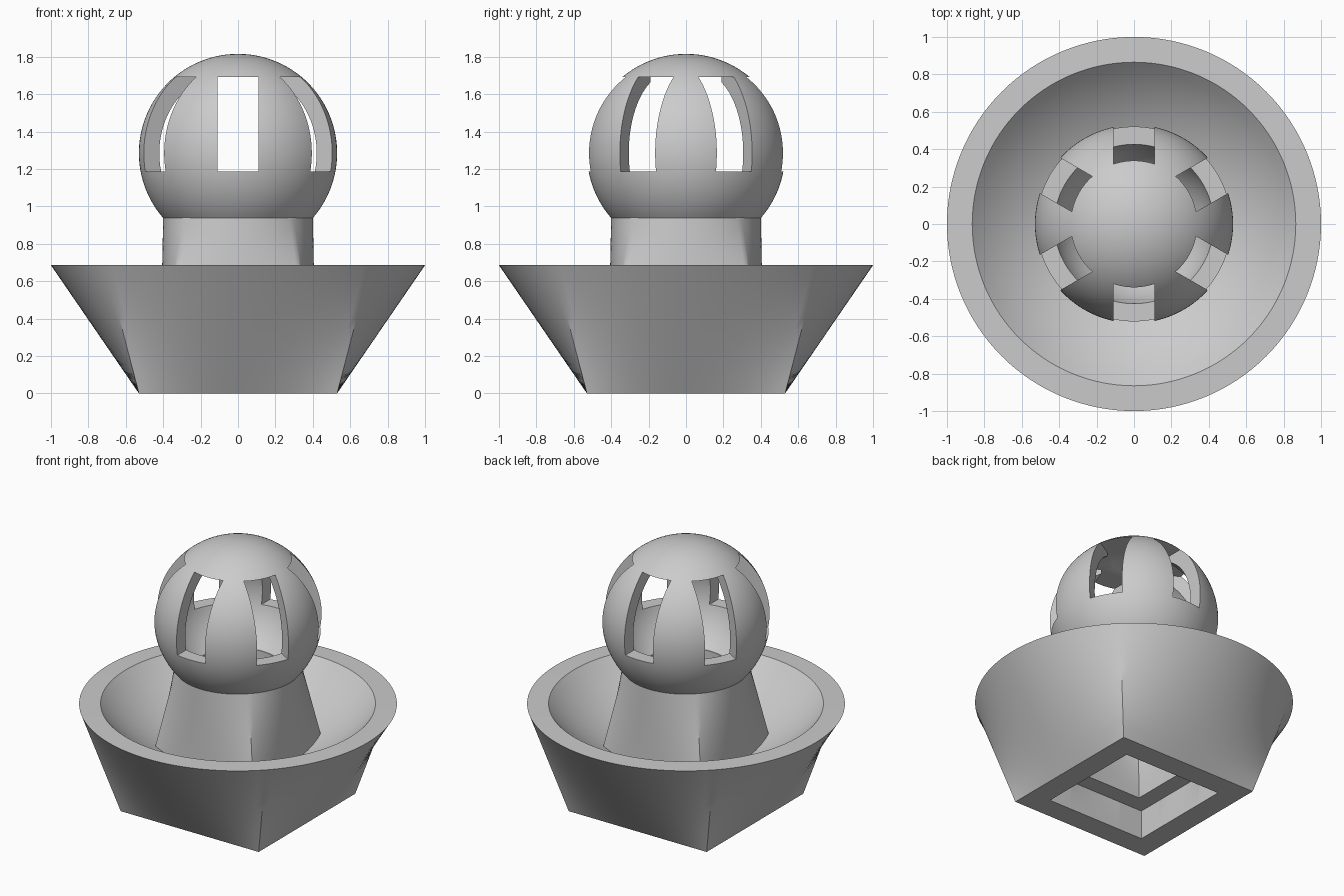
import bpy, bmesh, math
from mathutils import Matrix

if "Cube" in bpy.data.objects:
    bpy.data.objects.remove(bpy.data.objects["Cube"])

N = 128  # points around every ring (multiple of 8)

grey = bpy.data.materials.new("plain_grey")
grey.diffuse_color = (0.6, 0.6, 0.6, 1)
grey.use_nodes = True
grey.node_tree.nodes["Principled BSDF"].inputs["Base Color"].default_value = grey.diffuse_color


def circle(r, z):
    return [(r * math.cos(a), r * math.sin(a), z)
            for a in (math.tau * (i / N - 0.125) for i in range(N))]


def square(h, z):
    pts = []
    for side in range(4):
        c, s = [(1, 0), (0, 1), (-1, 0), (0, -1)][side]
        for i in range(N // 4):
            t = h * (8 * i / N - 1)
            pts.append((c * h - s * t, s * h + c * t, z))
    return pts


def loft(a, b, rows=10):
    """Straight blend from ring a to ring b, both ends included."""
    return [[tuple(p[k] + (q[k] - p[k]) * j / rows for k in range(3))
             for p, q in zip(a, b)] for j in range(rows + 1)]


def skin(name, rings, closed=False):
    """Join successive rings with quads; closed links the last to the first."""
    bm = bmesh.new()
    vs = [[bm.verts.new(p) for p in ring] for ring in rings]
    pairs = list(zip(vs, vs[1:])) + ([(vs[-1], vs[0])] if closed else [])
    for a, b in pairs:
        for i in range(N):
            j = (i + 1) % N
            bm.faces.new((a[i], a[j], b[j], b[i]))
    bmesh.ops.remove_doubles(bm, verts=bm.verts, dist=1e-5)
    bmesh.ops.recalc_face_normals(bm, faces=bm.faces)
    return finish(name, bm)


def finish(name, bm):
    me = bpy.data.meshes.new(name)
    bm.to_mesh(me)
    bm.free()
    me.materials.append(grey)
    ob = bpy.data.objects.new(name, me)
    bpy.context.collection.objects.link(ob)
    return ob


def smooth(ob):
    bpy.ops.object.select_all(action='DESELECT')
    ob.select_set(True)
    bpy.context.view_layer.objects.active = ob
    bpy.ops.object.shade_smooth_by_angle(angle=math.radians(30))


# Bowl: square foot with a square recess, round rim, dished inside
R, CZ = 1.18, 1.49
dish = []
for i in range(13):
    r = 0.865 + (0.38 - 0.865) * i / 12
    dish.append(circle(r, CZ - math.sqrt(R * R - r * r)))
bowl = skin("bowl", [square(0.375, 0.2), square(0.375, 0)]
            + loft(square(0.53, 0), circle(1.0, 0.685)) + dish + [circle(0.38, 0.25)],
            closed=True)

# Neck: hollow tube turning from square to round
neck = skin("neck", loft(square(0.415, 0.2), circle(0.40, 0.945))
            + loft(circle(0.27, 0.945), square(0.257, 0.2)), closed=True)

# Lantern: hollow ball, open below into the neck
SZ, RO, RI = 1.285, 0.53, 0.437


def arc(rad, r0, steps=40):
    a0 = math.pi - math.asin(r0 / rad)
    return [circle(rad * math.sin(a0 * (1 - i / steps)), SZ + rad * math.cos(a0 * (1 - i / steps)))
            for i in range(steps)]


def dome(rad, r0):
    bm = bmesh.new()
    rings = [[bm.verts.new(p) for p in ring] for ring in arc(rad, r0)]
    for a, b in zip(rings, rings[1:]):
        for i in range(N):
            bm.faces.new((a[i], a[(i + 1) % N], b[(i + 1) % N], b[i]))
    top = bm.verts.new((0, 0, SZ + rad))
    for i in range(N):
        bm.faces.new((rings[-1][i], rings[-1][(i + 1) % N], top))
    return bm, rings[0]


bm, outer_lip = dome(RO, 0.40)
inner_bm, _ = dome(RI, 0.27)
tmp = bpy.data.meshes.new("inner_dome")
inner_bm.to_mesh(tmp)
inner_bm.free()
bm.from_mesh(tmp)
bpy.data.meshes.remove(tmp)
bmesh.ops.bridge_loops(bm, edges=[e for e in bm.edges if e.is_boundary])
bmesh.ops.recalc_face_normals(bm, faces=bm.faces)
lantern = finish("lantern", bm)

# Six windows: three bars cut right through the ball
for k in range(3):
    cb = bmesh.new()
    bmesh.ops.create_cube(cb, size=1, matrix=Matrix.Rotation(math.radians(60 * k), 4, 'Z')
                          @ Matrix.Translation((0, 0, 1.44))
                          @ Matrix.Diagonal((0.218, 1.4, 0.505, 1)))
    cutter = finish("window_cutter", cb)
    mod = lantern.modifiers.new("window", 'BOOLEAN')
    mod.operation, mod.solver, mod.object = 'DIFFERENCE', 'EXACT', cutter
    bpy.context.view_layer.objects.active = lantern
    bpy.ops.object.modifier_apply(modifier=mod.name)
    bpy.data.objects.remove(cutter)

for ob in (bowl, neck, lantern):
    smooth(ob)
